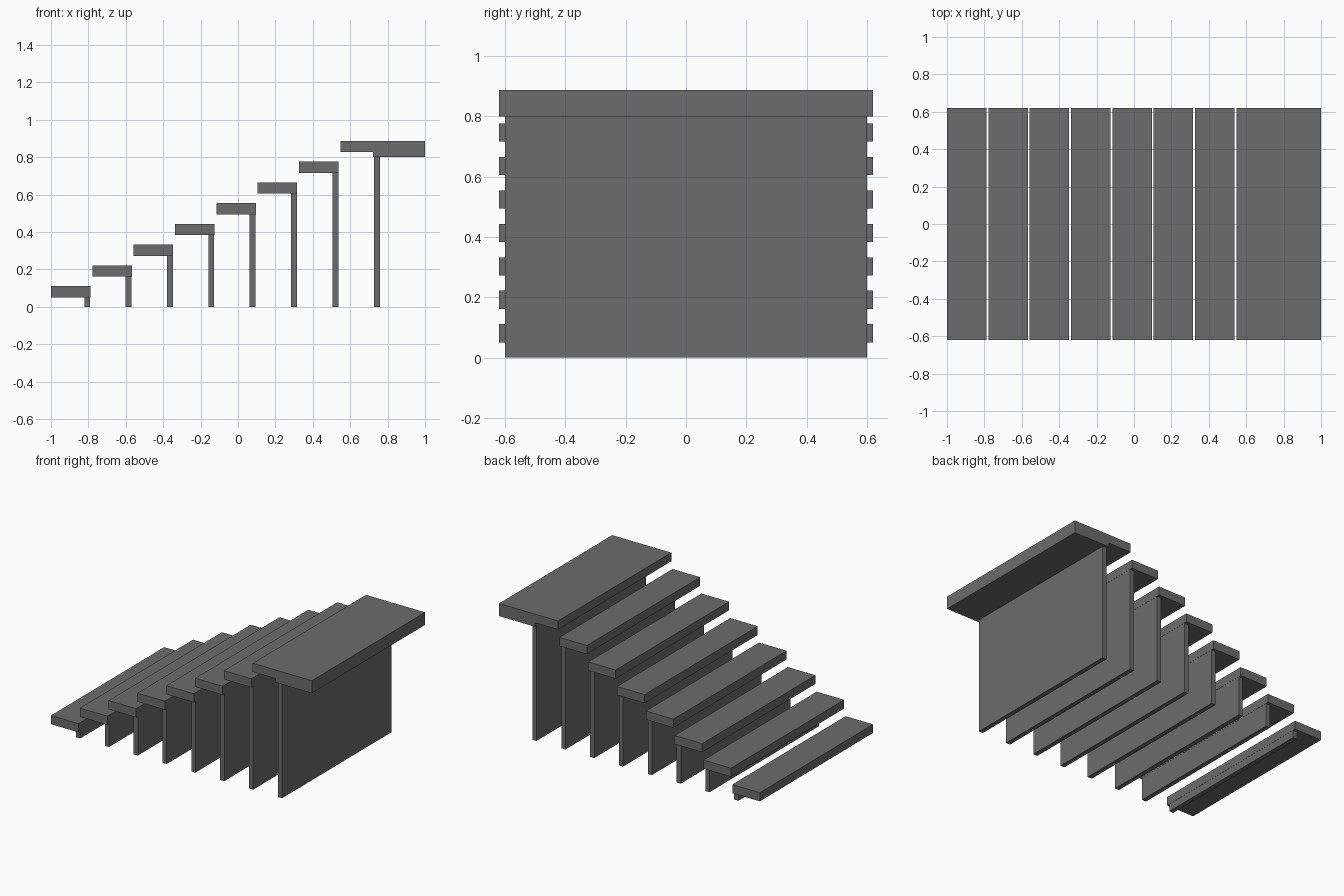
import bpy, bmesh

if "Cube" in bpy.data.objects:
    bpy.data.objects.remove(bpy.data.objects["Cube"])

STEPS = 7
RUN, RISE = 0.221, 0.1109          # pitch of the stair
TREAD_D, TREAD_T = 0.211, 0.06     # tread depth and thickness
HALF_TREAD, HALF_RISER = 0.62, 0.60
RISER_T = 0.032

grey = bpy.data.materials.new("dark_grey")
grey.diffuse_color = (0.15, 0.15, 0.15, 1)
grey.use_nodes = True
grey.node_tree.nodes["Principled BSDF"].inputs["Base Color"].default_value = grey.diffuse_color


def extrude_profile(name, pts, half_y):
    """Extrude an (x, z) outline symmetrically along y."""
    bm = bmesh.new()
    face = bm.faces.new([bm.verts.new((x, -half_y, z)) for x, z in pts])
    ext = bmesh.ops.extrude_face_region(bm, geom=[face])
    moved = [g for g in ext["geom"] if isinstance(g, bmesh.types.BMVert)]
    bmesh.ops.translate(bm, verts=moved, vec=(0, 2 * half_y, 0))
    bmesh.ops.recalc_face_normals(bm, faces=bm.faces[:])
    me = bpy.data.meshes.new(name)
    bm.to_mesh(me)
    bm.free()
    me.materials.append(grey)
    ob = bpy.data.objects.new(name, me)
    bpy.context.collection.objects.link(ob)


def slab(name, x0, x1, z0, z1, half_y):
    extrude_profile(name, [(x0, z0), (x1, z0), (x1, z1), (x0, z1)], half_y)


# Treads, each carried by a riser board reaching the floor
for i in range(STEPS):
    x0, top = -1 + i * RUN, (i + 1) * RISE
    x1, under = x0 + TREAD_D, top - TREAD_T
    slab(f"tread_{i + 1}", x0, x1, under, top, HALF_TREAD)
    slab(f"riser_{i + 1}", x1 - RISER_T - 0.001, x1 - 0.001, 0, under, HALF_RISER)

# Landing: thin front lip, thicker platform behind
x0, top = -1 + STEPS * RUN, (STEPS + 1) * RISE
lip, under = top - TREAD_T, 0.80
step_x = 0.722
extrude_profile("landing", [(x0, lip), (step_x, lip), (step_x, under),
                            (1, under), (1, top), (x0, top)], HALF_TREAD)
slab("landing_riser", 0.726, 0.758, 0, under, HALF_RISER)
